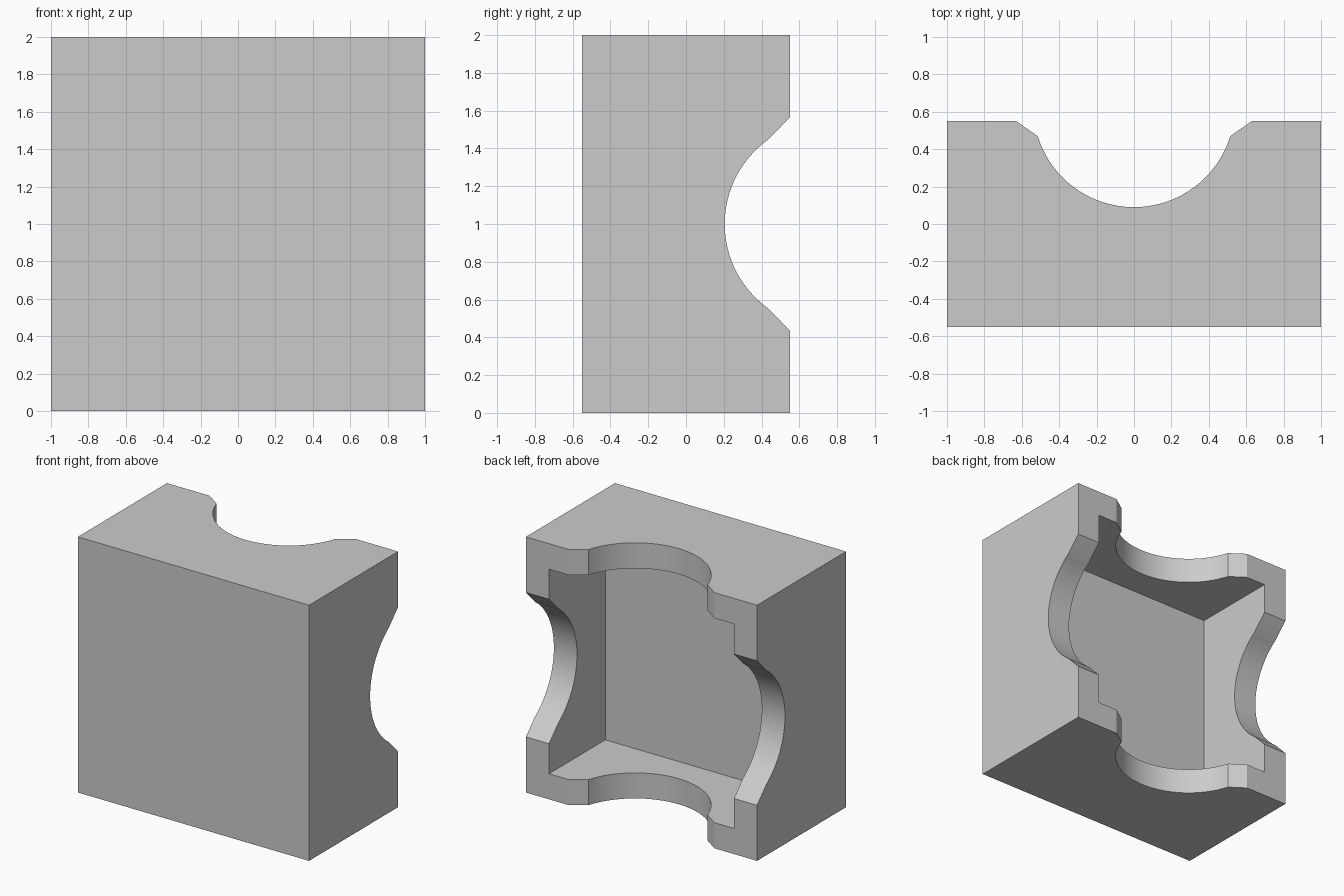
import bpy, bmesh, math
from mathutils import Vector

if "Cube" in bpy.data.objects:
    bpy.data.objects.remove(bpy.data.objects["Cube"], do_unlink=True)

DEPTH = 1.1
BACK = DEPTH / 2
WALL = 0.2
FLOOR_Y = -0.145

grey = bpy.data.materials.new("plain grey")
grey.use_nodes = True
colour = (0.6, 0.6, 0.6, 1)
grey.diffuse_color = colour
grey.node_tree.nodes["Principled BSDF"].inputs["Base Color"].default_value = colour


def make_object(name, bm):
    bmesh.ops.recalc_face_normals(bm, faces=bm.faces)
    mesh = bpy.data.meshes.new(name)
    bm.to_mesh(mesh)
    bm.free()
    mesh.materials.append(grey)
    obj = bpy.data.objects.new(name, mesh)
    bpy.context.collection.objects.link(obj)
    return obj


def box(name, low, high):
    bm = bmesh.new()
    bmesh.ops.create_cube(bm, size=1)
    low, high = Vector(low), Vector(high)
    for v in bm.verts:
        v.co = (low + high) / 2 + v.co * (high - low)
    return make_object(name, bm)


def notch(name, bottom, lip, mouth, place, travel):
    """Arc with flared lips, as (across, y) points, extruded along travel."""
    across, rise = lip[0], lip[1] - bottom
    radius = (across ** 2 + rise ** 2) / (2 * rise)
    half = math.asin(across / radius)
    steps = 32
    arc = []
    for i in range(steps + 1):
        a = half * (2 * i / steps - 1)
        arc.append((radius * math.sin(a), bottom + radius * (1 - math.cos(a))))
    # Flared lips run to the back face, then straight out past it
    w, out = mouth, BACK + 0.2
    points = [(-w, out), (-w, BACK)] + arc + [(w, BACK), (w, out)]
    bm = bmesh.new()
    face = bm.faces.new([bm.verts.new(place(*p)) for p in points])
    moved = bmesh.ops.extrude_face_region(bm, geom=[face])["geom"]
    bmesh.ops.translate(bm, vec=travel,
                        verts=[g for g in moved if isinstance(g, bmesh.types.BMVert)])
    return make_object(name, bm)


# Solid block
housing = box("housing", (-1, -BACK, 0), (1, BACK, 2))

# Cavity open at the back, and notches through opposite walls
cutters = [
    box("cavity_cutter", (WALL - 1, FLOOR_Y, WALL), (1 - WALL, BACK + 0.3, 2 - WALL)),
    notch("top_bottom_notch_cutter", 0.09, (0.515, 0.47), 0.63,
          lambda u, y: (u, y, -0.5), (0, 0, 3)),
    notch("side_notch_cutter", 0.205, (0.448, 0.437), 0.565,
          lambda u, y: (-1.5, y, 1 + u), (3, 0, 0)),
]
bpy.context.view_layer.objects.active = housing
for cutter in cutters:
    cutter.hide_render = True
    mod = housing.modifiers.new(cutter.name, 'BOOLEAN')
    mod.operation = 'DIFFERENCE'
    mod.solver = 'EXACT'
    mod.object = cutter
    bpy.ops.object.modifier_apply(modifier=mod.name)
    bpy.data.objects.remove(cutter, do_unlink=True)

# Smooth arcs, crisp edges
bpy.ops.object.select_all(action='DESELECT')
housing.select_set(True)
bpy.ops.object.shade_smooth_by_angle(angle=math.radians(15))
